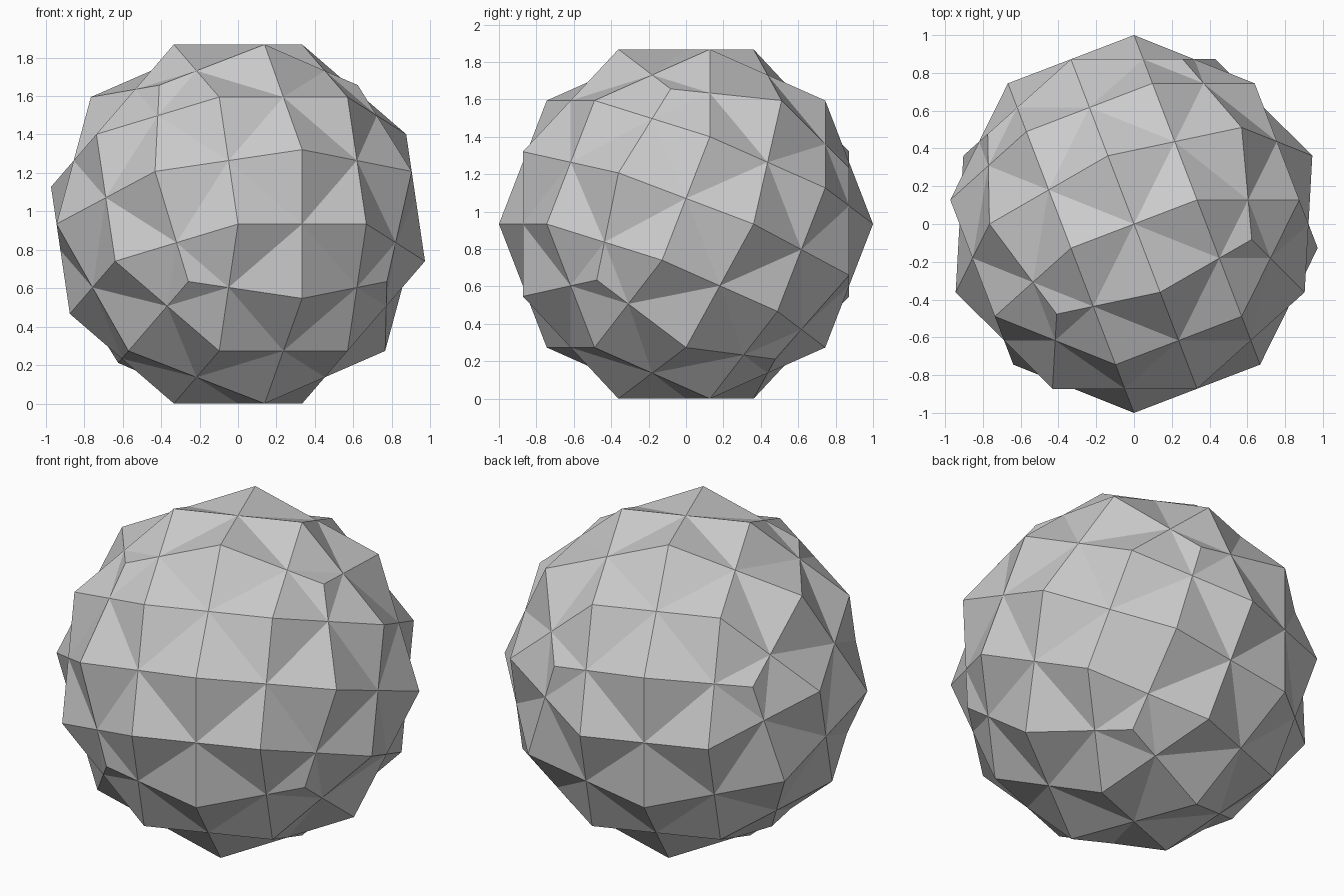
import bpy, bmesh, math
from itertools import product, permutations
from mathutils import Vector, Matrix

if "Cube" in bpy.data.objects:
    bpy.data.objects.remove(bpy.data.objects["Cube"])


def signed_perms(x, y, z):
    pts = {tuple(s * c for s, c in zip(signs, p))
           for p in permutations((x, y, z))
           for signs in product((1, -1), repeat=3)}
    return [Vector(p) for p in sorted({tuple(c + 0.0 for c in p) for p in pts})]


# First solid: small rhombicuboctahedron with unit circumradius
k = 1 + math.sqrt(2)
h = 1 / math.sqrt(2 + k * k)
rho2 = 1 - h * h                      # squared radius of the shared midsphere
inner = signed_perms(h, h, h * k)
mids = [(p + q) / 2 for i, p in enumerate(inner) for q in inner[:i]
        if abs((p - q).length - 2 * h) < 1e-4]

# Second solid: its dual, one vertex above every face of the first
dual = []
for d in signed_perms(1, 0, 0) + signed_perms(1, 1, 0) + signed_perms(1, 1, 1):
    d = d.normalized()
    dual.append(d * (rho2 / max(d.dot(p) for p in inner)))

# Edges of the two solids cross at the midpoints; build the outer surface
bm = bmesh.new()
turn = (Matrix.Translation((0, 0, math.sqrt(rho2)))
        @ Matrix.Rotation(math.asin(h), 4, 'Z')
        @ Matrix.Rotation(math.radians(-22.5), 4, 'X'))
va, vb, vm = [[bm.verts.new(turn @ p) for p in pts] for pts in (inner, dual, mids)]


def touching(p):
    return {i for i, m in enumerate(mids) if abs(p.dot(m) - rho2) < 1e-4}


near_a = [touching(p) for p in inner]
near_b = [touching(p) for p in dual]
for a, ma in zip(va, near_a):
    for b, mb in zip(vb, near_b):
        shared = sorted(ma & mb)
        if len(shared) == 2:
            m1, m2 = (vm[i] for i in shared)
            bm.faces.new((a, m1, m2))
            bm.faces.new((b, m2, m1))
bmesh.ops.recalc_face_normals(bm, faces=bm.faces)

mesh = bpy.data.meshes.new("dual_compound")
bm.to_mesh(mesh)
bm.free()
bpy.context.collection.objects.link(bpy.data.objects.new("dual_compound", mesh))
